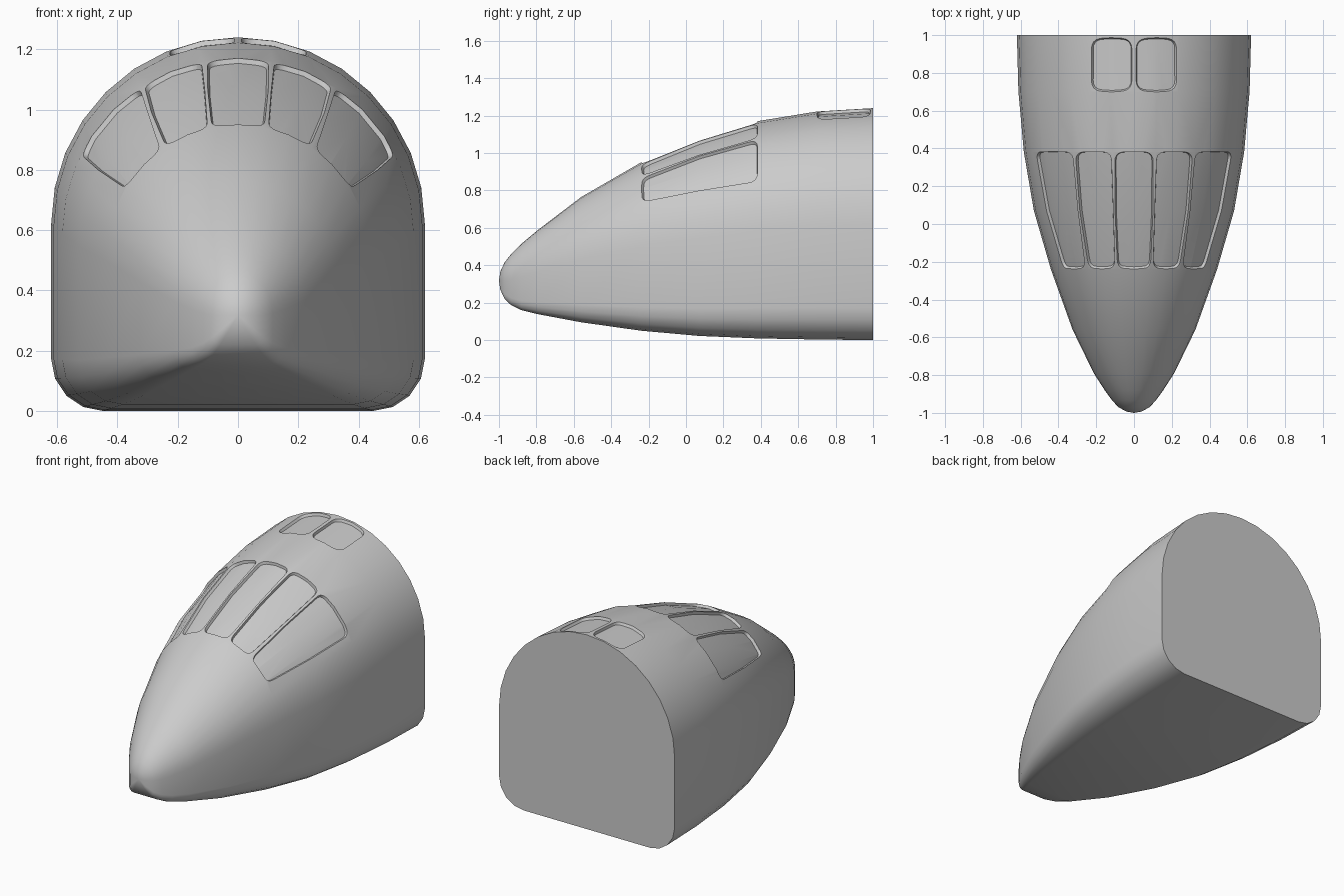
import bpy, bmesh
from math import sin, cos, asin, pi, radians
from mathutils import Vector

if "Cube" in bpy.data.objects:
    bpy.data.objects.remove(bpy.data.objects["Cube"])

# stations along the nose: y, top z, bottom z, half width
STATIONS = [(-0.993, 0.365, 0.27, 0.04), (-0.97, 0.415, 0.22, 0.082), (-0.935, 0.46, 0.187, 0.115),
            (-0.88, 0.515, 0.16, 0.155), (-0.79, 0.59, 0.138, 0.213), (-0.56, 0.765, 0.095, 0.325),
            (-0.24, 0.95, 0.05, 0.44), (0.07, 1.075, 0.022, 0.53), (0.38, 1.17, 0.009, 0.583),
            (0.7, 1.222, 0.003, 0.612), (1.0, 1.24, 0.0, 0.62)]
CORNER = 0.28     # bottom corner radius relative to half width
DEPTH = 0.016     # window recess


def section():
    """Unit cross-section: round top, straight sides, rounded bottom corners."""
    pts = [(cos(pi * i / 16), sin(pi * i / 16)) for i in range(17)]
    c, e = CORNER, 1 - CORNER
    pts += [(-e - c * cos(a), -e - c * sin(a)) for a in (pi / 8 * i for i in range(5))]
    pts += [(e + c * sin(a), -e - c * cos(a)) for a in (pi / 8 * i for i in range(5))]
    return pts


def nose_body(name, inset):
    bm = bmesh.new()
    rings = []
    for y, top, bot, w in STATIONS:
        mid, h = (top + bot) / 2, (top - bot) / 2
        rings.append([bm.verts.new((w * x, y, mid + h * z)) for x, z in section()])
    n = len(rings[0])
    for a, b in zip(rings, rings[1:]):
        for i in range(n):
            j = (i + 1) % n
            bm.faces.new((a[i], a[j], b[j], b[i]))
    tip = bm.verts.new((0, -1, 0.318))
    for i in range(n):
        bm.faces.new((tip, rings[0][(i + 1) % n], rings[0][i]))
    bmesh.ops.recalc_face_normals(bm, faces=bm.faces)
    bm.normal_update()
    if bm.faces[0].normal.dot(bm.faces[0].calc_center_median() - Vector((0, 0.5, 0.5))) < 0:
        bmesh.ops.reverse_faces(bm, faces=bm.faces)
        bm.normal_update()
    for v, nrm in [(v, v.normal.copy()) for v in bm.verts]:
        v.co -= nrm * inset
    bm.faces.new(rings[-1])
    return finish(bm, name)


def finish(bm, name):
    bmesh.ops.recalc_face_normals(bm, faces=bm.faces)
    me = bpy.data.meshes.new(name)
    bm.to_mesh(me)
    bm.free()
    ob = bpy.data.objects.new(name, me)
    bpy.context.collection.objects.link(ob)
    return ob


def at(y):
    for a, b in zip(STATIONS, STATIONS[1:]):
        if y <= b[0]:
            t = (y - a[0]) / (b[0] - a[0])
            return [p + (q - p) * t for p, q in zip(a, b)]
    return STATIONS[-1]


def surf(t, y):
    _, top, bot, w = at(y)
    return Vector((w * sin(t), y, (top + bot) / 2 + (top - bot) / 2 * cos(t)))


def window_cutter(name, corners, r):
    """Tapered rounded plug following the skin; corners are seen from above."""
    q = [Vector((asin(x / at(y)[3]), y)) for x, y in corners]
    outline = []
    for i, c in enumerate(q):
        ends = []
        for o in (q[i - 1], q[(i + 1) % 4]):
            d = o - c
            length = Vector((d.x * 0.52, d.y)).length
            ends.append(c + d * (r / length))
        for k in range(6):
            s = k / 5
            outline.append(ends[0] * (1 - s) ** 2 + c * 2 * s * (1 - s) + ends[1] * s * s)
    m = sum(q, Vector((0, 0))) / 4
    N = (surf(m.x + .05, m.y) - surf(m.x - .05, m.y)).cross(
        surf(m.x, m.y + .05) - surf(m.x, m.y - .05)).normalized()
    P = [surf(p.x, p.y) for p in outline]
    mid = sum(P, Vector()) / len(P)
    bm = bmesh.new()
    low, high = [], []
    for i, p in enumerate(P):
        out = (P[(i + 1) % len(P)] - P[i - 1]).cross(N).normalized()
        if out.dot(p - mid) < 0:
            out = -out
        low.append(bm.verts.new(p - N * 0.06 - out * 0.027))
        high.append(bm.verts.new(p + N * 0.08 + out * 0.036))
    k = len(P)
    for i in range(k):
        j = (i + 1) % k
        bm.faces.new((low[i], low[j], high[j], high[i]))
    caps = [bm.faces.new(low), bm.faces.new(high)]
    bmesh.ops.triangulate(bm, faces=caps)
    ob = finish(bm, name)
    ob.hide_render = True
    return ob


def subtract(ob, tool):
    mod = ob.modifiers.new("cut", 'BOOLEAN')
    mod.operation = 'DIFFERENCE'
    mod.solver = 'EXACT'
    mod.object = tool
    bpy.context.view_layer.objects.active = ob
    bpy.ops.object.modifier_apply(modifier=mod.name)


hull = nose_body("cockpit_nose", 0)
core = nose_body("window_floor_helper", DEPTH)
core.hide_render = True

# windscreen panes and roof windows, right-hand side mirrored to the left
Y0, Y1 = -0.237, 0.382
windows = [([(-0.087, Y0), (0.087, Y0), (0.102, Y1), (-0.102, Y1)], 0.05)]
right = [([(0.1, Y0), (0.24, Y0), (0.312, Y1), (0.12, Y1)], 0.05),
         ([(0.257, Y0), (0.375, Y0), (0.522, Y1), (0.325, Y1)], 0.05),
         ([(0.011, 0.7), (0.226, 0.7), (0.226, 0.986), (0.011, 0.986)], 0.06)]
for c, r in right:
    windows += [(c, r), ([(-x, y) for x, y in reversed(c)], r)]

for c, r in windows:
    cutter = window_cutter("window_cutter", c, r)
    subtract(cutter, core)
    subtract(hull, cutter)
    bpy.data.objects.remove(cutter)
bpy.data.objects.remove(core)

# smooth skin with crisp window rims and back edge
bpy.ops.object.select_all(action='DESELECT')
hull.select_set(True)
bpy.context.view_layer.objects.active = hull
bpy.ops.object.shade_smooth_by_angle(angle=radians(35))
